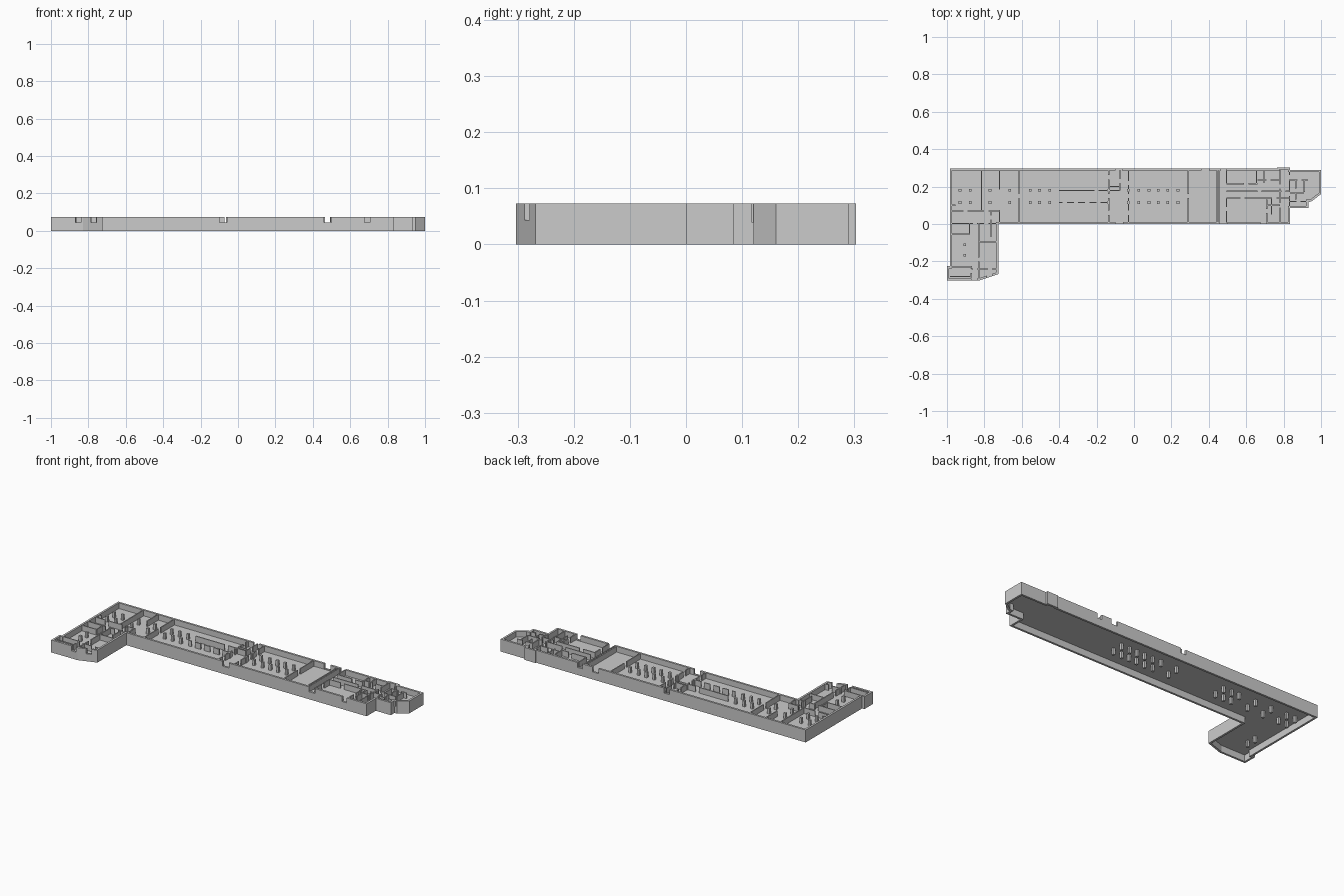
import bpy, bmesh
from mathutils import Vector

if "Cube" in bpy.data.objects:
    bpy.data.objects.remove(bpy.data.objects["Cube"])

H = 0.073        # wall height
FLOOR = 0.04     # raised floor level, hollow underneath
T = 0.012        # outer wall thickness
OUTLINE = [(-1, -.303), (-.83, -.303), (-.725, -.268), (-.725, 0), (.835, 0),
           (.835, .085), (.932, .085), (.932, .12), (.948, .12), (1, .16),
           (1, .29), (.835, .29), (.835, .303), (.765, .303), (.765, .297),
           (-.985, .297), (-.985, -.225), (-1, -.225)]


def finish(bm, name):
    bmesh.ops.recalc_face_normals(bm, faces=bm.faces)
    me = bpy.data.meshes.new(name)
    bm.to_mesh(me)
    bm.free()
    ob = bpy.data.objects.new(name, me)
    bpy.context.collection.objects.link(ob)
    return ob


def plan_slab(name, z0, z1, ring):
    """Extrude the wall ring, or the area inside it, from the outline."""
    bm = bmesh.new()
    face = bm.faces.new([bm.verts.new((x, y, z0)) for x, y in OUTLINE])
    bm.normal_update()
    rim = bmesh.ops.inset_region(bm, faces=[face], thickness=T, use_boundary=True,
                                 use_even_offset=True)["faces"]
    bmesh.ops.delete(bm, geom=[face] if ring else rim, context='FACES')
    new = bmesh.ops.extrude_face_region(bm, geom=bm.faces[:], use_keep_orig=True)["geom"]
    bmesh.ops.translate(bm, vec=(0, 0, z1 - z0),
                        verts=[g for g in new if isinstance(g, bmesh.types.BMVert)])
    return finish(bm, name)


def add_box(bm, x0, x1, y0, y1, z0, z1):
    vs = bmesh.ops.create_cube(bm, size=1)["verts"]
    for v in vs:
        v.co = Vector(((x0 + x1) / 2 + v.co.x * (x1 - x0),
                       (y0 + y1) / 2 + v.co.y * (y1 - y0),
                       (z0 + z1) / 2 + v.co.z * (z1 - z0)))


def add_wall(bm, axis, c, a, b, gaps=(), t=0.006):
    """Straight wall along an axis, broken by doorways (centre positions)."""
    cuts = [a] + [g + s * .011 for g in sorted(gaps) for s in (-1, 1)] + [b]
    for p, q in zip(cuts[::2], cuts[1::2]):
        if axis == 'x':
            add_box(bm, p, q, c - t / 2, c + t / 2, FLOOR - .001, H)
        else:
            add_box(bm, c - t / 2, c + t / 2, p, q, FLOOR - .001, H)


# outer walls with door openings
outer = plan_slab("outer_walls", 0, H, True)
bm = bmesh.new()
for x0, x1, y in [(-.87, -.84, -.30), (-.785, -.757, -.282), (-.1, -.06, 0), (.46, .5, 0),
                  (.675, .705, 0), (-.1, -.065, .295), (.36, .4, .295), (.465, .495, .295)]:
    add_box(bm, x0, x1, y - .025, y + .025, FLOOR + .004, H + .02)
cutter = finish(bm, "door_cutter")
cutter.hide_render = True
cutter.hide_viewport = True
mod = outer.modifiers.new("doors", 'BOOLEAN')
mod.operation = 'DIFFERENCE'
mod.solver = 'EXACT'
mod.object = cutter

# floor
plan_slab("floor", FLOOR - .002, FLOOR, False)

# main hall partitions
bm = bmesh.new()
for c, a, b, gaps in [(-.815, .07, .29, []), (-.72, .185, .29, []), (-.72, .01, .075, []),
                      (-.615, .008, .29, [.15]), (-.135, .008, .29, [.06, .15, .25]),
                      (-.03, .008, .29, [.06, .15, .22]), (.29, .008, .29, [.15]),
                      (.445, .008, .29, []), (.456, .008, .29, []), (-.075, .18, .29, [.23])]:
    add_wall(bm, 'y', c, a, b, gaps)
for c, a, b, gaps in [(.07, -.975, -.72, [-.9, -.79]), (.1, -.975, -.955, []),
                      (.18, -.4, -.135, [-.2]), (.115, -.4, -.135, [-.37, -.31, -.25, -.19]),
                      (.2, -.135, -.075, []), (.18, -.135, -.075, [])]:
    add_wall(bm, 'x', c, a, b, gaps)
finish(bm, "hall_partitions")

# right end partitions
bm = bmesh.new()
for c, a, b, gaps in [(.495, .215, .29, []), (.495, .008, .14, [.08]), (.655, .215, .29, []),
                      (.695, .22, .29, []), (.71, .008, .13, [.07]), (.78, .008, .29, [.1, .2]),
                      (.735, .05, .14, []), (.832, .08, .29, [.16, .25]),
                      (.865, .13, .24, [.18]), (.91, .17, .24, [])]:
    add_wall(bm, 'y', c, a, b, gaps)
for c, a, b, gaps in [(.215, .495, .66, [.6]), (.175, .495, .83, [.67, .8]), (.14, .495, .83, [.58, .75]),
                      (.235, .66, .78, [.72]), (.235, .83, .93, [.885]), (.12, .835, .94, [.88]),
                      (.165, .835, .91, []), (.1, .71, .78, [])]:
    add_wall(bm, 'x', c, a, b, gaps)
finish(bm, "right_end_partitions")

# left wing partitions
bm = bmesh.new()
for c, a, b, gaps in [(-.83, -.295, .005, [-.19]), (-.88, -.055, 0, []), (-.87, -.285, -.225, [-.25]),
                      (-.765, -.07, .07, [.035])]:
    add_wall(bm, 'y', c, a, b, gaps)
for c, a, b, gaps in [(.002, -.975, -.725, [-.85, -.79]), (-.095, -.83, -.735, []),
                      (-.24, -.87, -.735, [-.85, -.77]), (-.23, -.985, -.87, []),
                      (-.055, -.975, -.88, []), (-.28, -.985, -.87, [])]:
    add_wall(bm, 'x', c, a, b, gaps)
finish(bm, "wing_partitions")

# columns, running down past the floor
bm = bmesh.new()
spots = [(x, y) for x in (-.93, -.875, -.77, -.665, -.555, -.505, -.45, -.135, -.03,
                          .025, .08, .13, .18, .235) for y in (.115, .18)]
spots += [(-.905, -.11), (-.905, -.168)]
for x, y in spots:
    add_box(bm, x - .007, x + .007, y - .007, y + .007, 0, H)
finish(bm, "columns")
